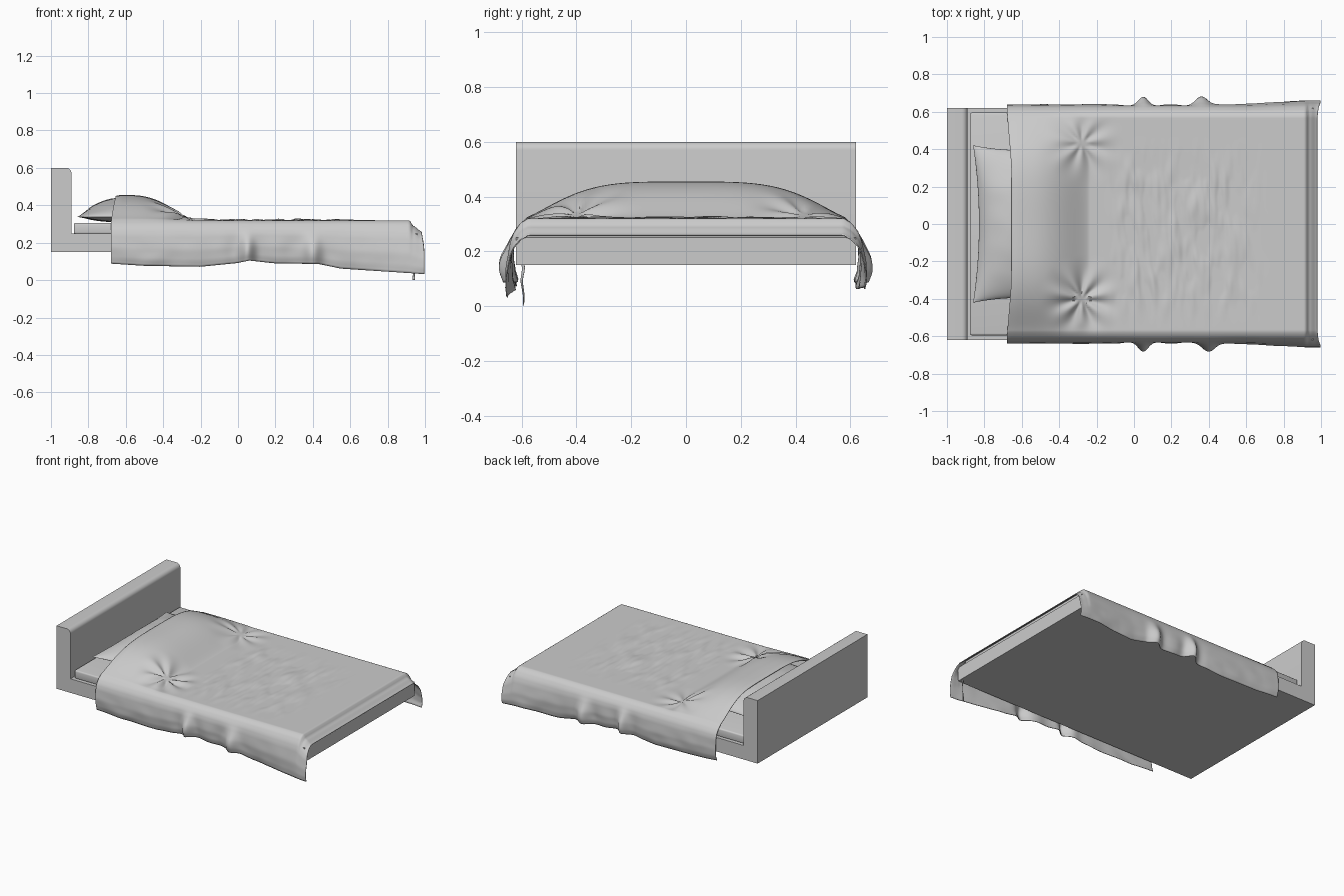
import bpy, bmesh, math
from mathutils import Vector, noise

if "Cube" in bpy.data.objects:
    bpy.data.objects.remove(bpy.data.objects["Cube"])


def smooth(a, b, v):
    t = min(1, max(0, (v - a) / (b - a)))
    return t * t * (3 - 2 * t)


def gauss(v, c, w):
    return math.exp(-((v - c) / w) ** 2)


def lerp_points(pts, v):
    for (a, p), (b, q) in zip(pts, pts[1:]):
        if v <= b:
            return p + (q - p) * max(0, (v - a) / (b - a))
    return pts[-1][1]


def finish(bm, name, angle=40):
    bmesh.ops.recalc_face_normals(bm, faces=bm.faces)
    me = bpy.data.meshes.new(name)
    bm.to_mesh(me)
    bm.free()
    ob = bpy.data.objects.new(name, me)
    bpy.context.collection.objects.link(ob)
    bpy.ops.object.select_all(action='DESELECT')
    ob.select_set(True)
    bpy.context.view_layer.objects.active = ob
    bpy.ops.object.shade_smooth_by_angle(angle=math.radians(angle))
    return ob


def grid(bm, nu, nv, fn):
    rows = [[bm.verts.new(fn(i / nu, j / nv)) for j in range(nv + 1)] for i in range(nu + 1)]
    for a, b in zip(rows, rows[1:]):
        for j in range(nv):
            bm.faces.new((a[j], b[j], b[j + 1], a[j + 1]))


# bed frame: headboard and base as one L profile with a rounded top edge
bm = bmesh.new()
prof = [(-1, .15), (.96, .15), (.96, .25), (-.89, .25)]
prof += [(-.92 + .03 * math.cos(k * math.pi / 12), .57 + .03 * math.sin(k * math.pi / 12)) for k in range(7)]
prof += [(-1, .60)]
face = bm.faces.new([bm.verts.new((x, -.62, z)) for x, z in prof])
ext = bmesh.ops.extrude_face_region(bm, geom=[face])
bmesh.ops.translate(bm, verts=[v for v in ext['geom'] if isinstance(v, bmesh.types.BMVert)], vec=(0, 1.24, 0))
finish(bm, "bed_frame")

# mattress
bm = bmesh.new()
bmesh.ops.create_cube(bm, size=1)
for v in bm.verts:
    v.co = Vector((.022 + v.co.x * 1.80, v.co.y * 1.19, .276 + v.co.z * .06))
bmesh.ops.bevel(bm, geom=bm.edges[:], offset=.01, segments=3, affect='EDGES', profile=.5)
finish(bm, "mattress")

# pillow: two puffed sheets with pinched corners
bm = bmesh.new()
for top in (True, False):
    def pillow(a, b, top=top):
        u, v = math.sin((a - .5) * math.pi), math.sin((b - .5) * math.pi)
        h = (max(0, 1 - u * u) * max(0, 1 - v * v)) ** .6
        x = -.60 + .26 * u * (1 - .12 * (1 - v * v))
        y = .42 * v * (1 - .06 * (1 - u * u))
        crease = .006 * noise.noise(Vector((x * 8, y * 8, 3))) * h
        return (x, y, .338 + (.103 * h + crease if top else -.03 * h))
    grid(bm, 40, 56, pillow)
bmesh.ops.remove_doubles(bm, verts=bm.verts, dist=.0003)
finish(bm, "pillow", 60)


# blanket: one sheet lying over the pillow and mattress, hanging at both sides
def top_height(x, y):
    u = min(1, max(0, (x + .6) / .36))
    v = min(1, abs(y) / .6)
    bump = max(0, math.cos(math.pi / 2 * u ** 1.3)) ** 1.3 * max(0, math.cos(math.pi / 2 * v * v)) ** 1.4
    bump *= 1 - .06 * smooth(-.62, -.68, x)
    z = .318 + .135 * bump - .013 * smooth(.575, .6, abs(y))
    # crosswise wrinkles
    area = smooth(-.18, -.02, x) * smooth(.75, .45, x) * smooth(.52, .25, abs(y + .05))
    n = noise.noise(Vector((x * 17 + y * 2, y * 5, 0))) + .5 * noise.noise(Vector((x * 34, y * 9 + x * 8, 7)))
    z += .011 * area * max(-.25, n)
    # creases fanning out from the pillow corners
    for cy, amp in ((-.40, .010), (.43, .006)):
        dx, dy = x + .28, y - cy
        r = math.hypot(dx, dy)
        z += amp * math.sin(7 * math.atan2(dy, dx)) * smooth(0, .06, r) * smooth(.24, .08, r) * smooth(.6, .52, abs(y))
    return z


HEM = [(-.7, .09), (-.5, .077), (-.2, .072), (0, .092), (.06, .105), (.2, .09),
       (.43, .087), (.55, .062), (1, .032)]
SIDE = [(0, .60), (.06, .611), (.15, .624), (.28, .632), (.6, .638), (.85, .633), (1, .622)]
TOP = .72


def blanket(a, b):
    t = 2 * b - 1
    s, w = (1 if t > 0 else -1), abs(t)
    x = -.655 + 1.635 * a
    x -= .025 * (1 - a) * smooth(.3, .8, w)
    x += .016 * smooth(.9, 1, a) * smooth(.66, .85, w)
    drop = .028 * smooth(.915, .935, x) + .032 * smooth(.93, .985, x)
    if w <= TOP:
        y = .6 * w / TOP
        # finer rows near the mattress edge come from the folded-over part
        return (x, s * y, top_height(x, s * y) - drop)
    f = (w - TOP) / (1 - TOP)
    hem = lerp_points(HEM, x) + (.03 * smooth(.5, .95, x) if s > 0 else 0)
    start = .305 - drop
    z = start + (hem - start) * f
    y = lerp_points(SIDE, f)
    # bulging folds
    folds = gauss(x, .05, .035) + gauss(x, .36 if s > 0 else .40, .045)
    dip = gauss(x, .12, .04) + gauss(x, .28, .05) + gauss(x, -.03, .04)
    y += smooth(.1, .8, f) * (.045 * folds - .008 * dip)
    y += .03 * smooth(.5, .95, x) * f
    y += .005 * f * noise.noise(Vector((x * 9, f * 3, s * 4)))
    return (x, s * y, z)


bm = bmesh.new()
grid(bm, 220, 150, blanket)
ob = finish(bm, "blanket", 60)
m = ob.modifiers.new("thickness", 'SOLIDIFY')
m.thickness = .004
m.offset = 0

# tucked blanket tip at the foot corner
bm = bmesh.new()


def tip(a, b):
    wave = .006 * math.sin(b * 9)
    return (.945 - .012 * a * (1 - b), -.594 - .012 * a * b + wave * b, .16 * b)


grid(bm, 3, 16, tip)
ob = finish(bm, "blanket_corner_tip", 60)
m = ob.modifiers.new("thickness", 'SOLIDIFY')
m.thickness = .003
